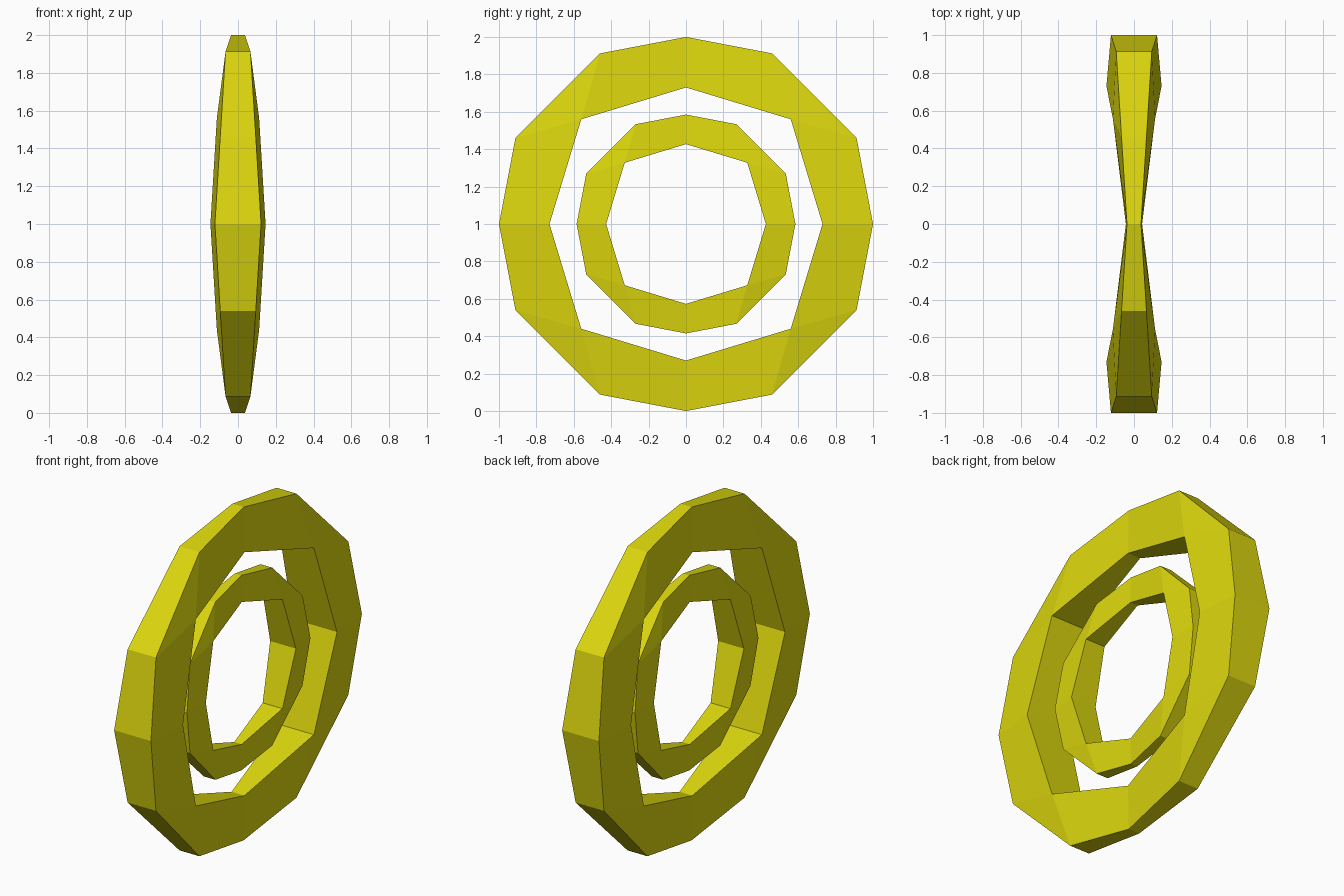
import bpy, bmesh

if "Cube" in bpy.data.objects:
    bpy.data.objects.remove(bpy.data.objects["Cube"])

yellow = bpy.data.materials.new("yellow")
yellow.diffuse_color = (0.72, 0.68, 0.004, 1)
yellow.use_nodes = True
yellow.node_tree.nodes["Principled BSDF"].inputs["Base Color"].default_value = yellow.diffuse_color

# Quarter profiles: (y, z, half thickness), from the top round to the side
OUTER = [(0, 1, 0.037), (0.46, 0.912, 0.066), (0.912, 0.46, 0.094), (1, 0, 0.122)]
INNER = [(0, 0.73, 0.043), (0.56, 0.56, 0.112), (0.73, 0, 0.146)]
# Side faces of one quarter, as (rim, point) pairs
SIDES = [((0, 0), (0, 1), (1, 1), (1, 0)),
         ((0, 1), (0, 2), (1, 1)),
         ((0, 2), (0, 3), (1, 2), (1, 1))]


def make_ring(name, scale):
    bm = bmesh.new()

    def vert(rim, i, sx, sy, sz):
        y, z, t = (OUTER, INNER)[rim][i]
        return bm.verts.new((sx * t * scale, sy * y * scale, 1 + sz * z * scale))

    # Four mirrored quarters, each with two sides and two rim walls
    for sy in (-1, 1):
        for sz in (-1, 1):
            v = {(r, i, sx): vert(r, i, sx, sy, sz)
                 for r, n in ((0, 4), (1, 3)) for i in range(n) for sx in (-1, 1)}
            for sx in (-1, 1):
                for face in SIDES:
                    bm.faces.new([v[r, i, sx] for r, i in face])
            for r, n in ((0, 3), (1, 2)):
                for i in range(n):
                    bm.faces.new([v[r, i, -1], v[r, i + 1, -1], v[r, i + 1, 1], v[r, i, 1]])
    bmesh.ops.remove_doubles(bm, verts=bm.verts, dist=1e-4)
    bmesh.ops.recalc_face_normals(bm, faces=bm.faces)
    mesh = bpy.data.meshes.new(name)
    bm.to_mesh(mesh)
    bm.free()
    mesh.materials.append(yellow)
    bpy.context.collection.objects.link(bpy.data.objects.new(name, mesh))


# Large ring and a smaller copy floating inside it
make_ring("outer_ring", 1.0)
make_ring("inner_ring", 0.585)
